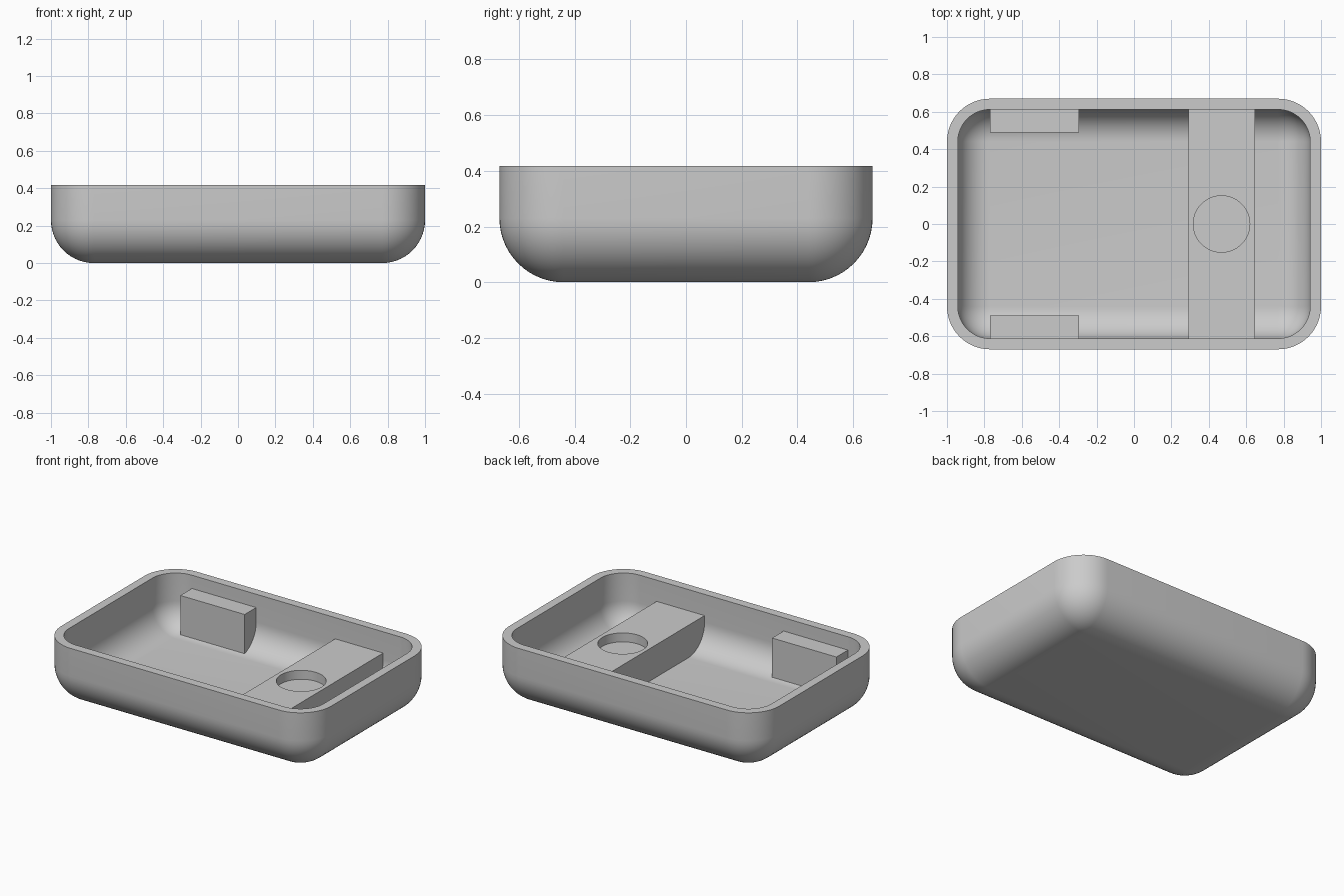
import bpy, bmesh
from math import sin, cos, pi, radians

cube = bpy.data.objects.get("Cube")
if cube:
    bpy.data.objects.remove(cube, do_unlink=True)

CX, CY = 0.77, 0.44        # centres of the rounded corners
R, WALL, TOP = 0.23, 0.058, 0.417
RI = R - WALL              # inner rounding radius
BURY = 0.02                # how far inner blocks sink into the shell
STEPS = 14

grey = bpy.data.materials.new("light_grey")
grey.use_nodes = True
grey.diffuse_color = (0.6, 0.6, 0.6, 1)
grey.node_tree.nodes["Principled BSDF"].inputs["Base Color"].default_value = (0.6, 0.6, 0.6, 1)


def make_object(name, bm):
    bmesh.ops.remove_doubles(bm, verts=bm.verts, dist=1e-5)
    bmesh.ops.recalc_face_normals(bm, faces=bm.faces)
    mesh = bpy.data.meshes.new(name)
    bm.to_mesh(mesh)
    bm.free()
    mesh.materials.append(grey)
    obj = bpy.data.objects.new(name, mesh)
    bpy.context.collection.objects.link(obj)
    return obj


def smooth(obj):
    bpy.ops.object.select_all(action='DESELECT')
    obj.select_set(True)
    bpy.context.view_layer.objects.active = obj
    bpy.ops.object.shade_smooth_by_angle(angle=radians(30))


def rounded_ring(bm, radius, z):
    """Rounded rectangle of vertices around the fixed corner centres."""
    ring = []
    for k, (sx, sy) in enumerate([(1, 1), (-1, 1), (-1, -1), (1, -1)]):
        for i in range(STEPS + 1):
            a = (k + i / STEPS) * pi / 2
            ring.append(bm.verts.new((sx * CX + radius * cos(a), sy * CY + radius * sin(a), z)))
    return ring


def arc(radius, start=0.0):
    """Quarter fillet from the floor up to the wall, as (offset, height)."""
    angles = [start + (pi / 2 - start) * i / STEPS for i in range(STEPS + 1)]
    return [(radius * sin(a), R - radius * cos(a)) for a in angles]


def prism(name, x0, x1, profile):
    """Extrude a (y, z) profile along x."""
    bm = bmesh.new()
    face = bm.faces.new([bm.verts.new((x0, y, z)) for y, z in profile])
    ext = bmesh.ops.extrude_face_region(bm, geom=[face])
    moved = [v for v in ext["geom"] if isinstance(v, bmesh.types.BMVert)]
    bmesh.ops.translate(bm, verts=moved, vec=(x1 - x0, 0, 0))
    return make_object(name, bm)


# Tray shell: outer skin up, over the rim, inner skin down
bm = bmesh.new()
section = arc(R) + [(R, TOP), (RI, TOP)] + arc(RI)[::-1]
rings = [rounded_ring(bm, r, z) for r, z in section]
for low, high in zip(rings, rings[1:]):
    n = len(low)
    for i in range(n):
        j = (i + 1) % n
        bm.faces.new((low[i], low[j], high[j], high[i]))
bmesh.ops.remove_doubles(bm, verts=bm.verts, dist=1e-5)
bmesh.ops.holes_fill(bm, edges=[e for e in bm.edges if e.is_boundary], sides=0)
smooth(make_object("tray_shell", bm))

# Crossbar that follows the rounded floor from wall to wall
BAR_TOP = 0.275
half = [(CY + o, z) for o, z in arc(RI + BURY)] + [(CY + RI + BURY, BAR_TOP)]
bar = prism("crossbar", 0.291, 0.646, half + [(-y, z) for y, z in reversed(half)])

# Shallow round pocket in the crossbar
bm = bmesh.new()
bmesh.ops.create_cone(bm, cap_ends=True, segments=64, radius1=0.151, radius2=0.151, depth=0.12)
bmesh.ops.translate(bm, verts=bm.verts, vec=(0.468, 0, BAR_TOP))
cutter = make_object("pocket_cutter", bm)
cutter.hide_render = True
mod = bar.modifiers.new("pocket", 'BOOLEAN')
mod.operation = 'DIFFERENCE'
mod.solver = 'EXACT'
mod.object = cutter
bpy.ops.object.select_all(action='DESELECT')
bar.select_set(True)
bpy.context.view_layer.objects.active = bar
bpy.ops.object.modifier_apply(modifier=mod.name)
bpy.data.objects.remove(cutter, do_unlink=True)
smooth(bar)

# Two support blocks against the long walls
CLIP_TOP, CLIP_Y = 0.328, 0.49
for name, side in (("back_block", 1), ("front_block", -1)):
    curve = [(CY + o, z) for o, z in arc(RI + BURY, 0.263)]
    outline = curve + [(CY + RI + BURY, CLIP_TOP), (CLIP_Y, CLIP_TOP)]
    smooth(prism(name, -0.77, -0.294, [(side * y, z) for y, z in outline]))
